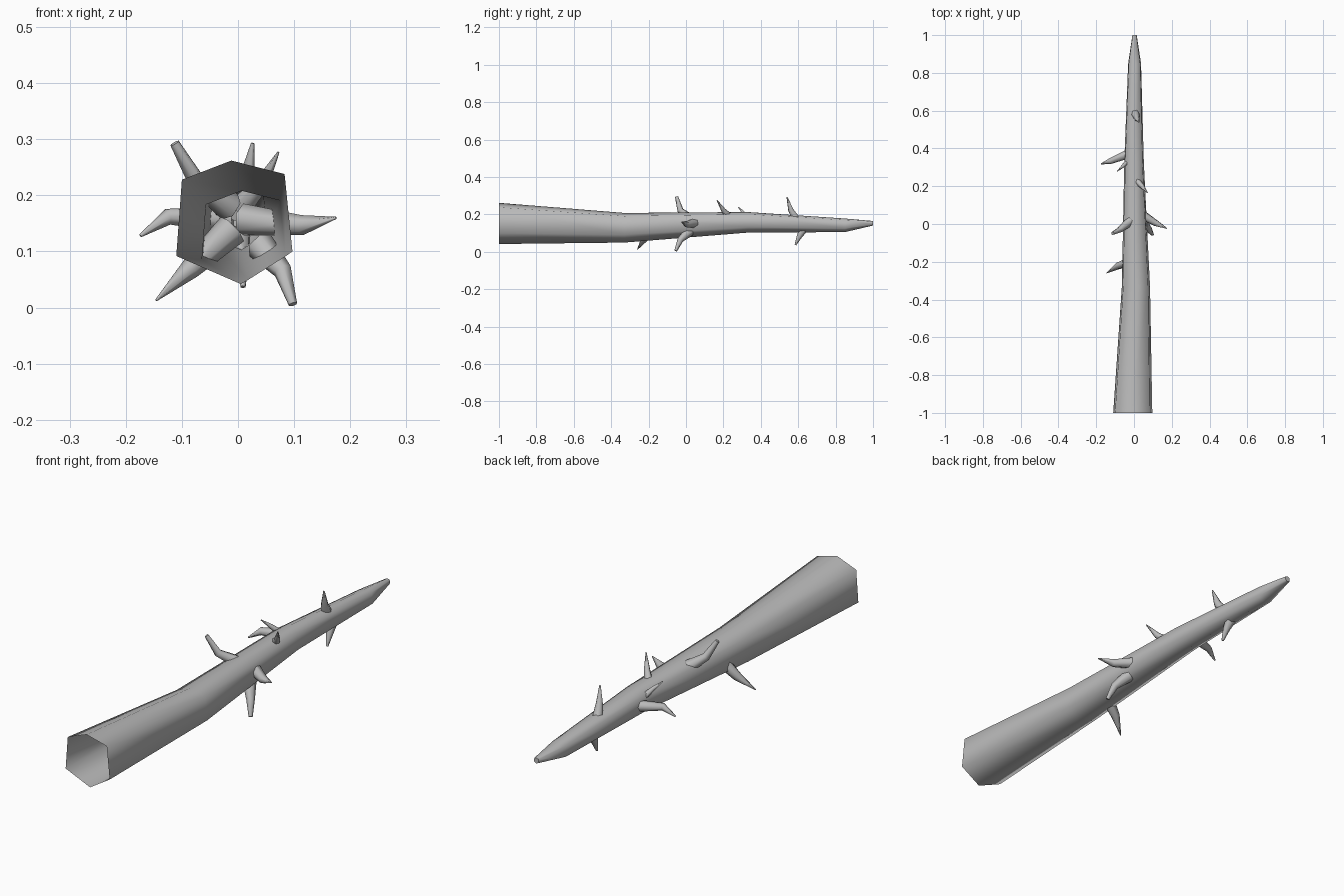
import bpy, bmesh, math
from mathutils import Vector

cube = bpy.data.objects.get("Cube")
if cube:
    bpy.data.objects.remove(cube, do_unlink=True)

bark = bpy.data.materials.new("grey bark")
bark.use_nodes = True
bark.diffuse_color = (0.5, 0.5, 0.5, 1)
bark.node_tree.nodes["Principled BSDF"].inputs["Base Color"].default_value = (0.5, 0.5, 0.5, 1)


def loft(name, rings, cap_start, cap_end):
    """Skin a list of point rings into a smooth tube."""
    bm = bmesh.new()
    loops = [[bm.verts.new(p) for p in ring] for ring in rings]
    n = len(loops[0])
    for a, b in zip(loops, loops[1:]):
        for i in range(n):
            j = (i + 1) % n
            bm.faces.new((a[i], a[j], b[j], b[i]))
    if cap_start:
        bm.faces.new(loops[0])
    if cap_end:
        bm.faces.new(loops[-1])
    bmesh.ops.recalc_face_normals(bm, faces=bm.faces)
    for f in bm.faces:
        f.smooth = len(f.verts) == 4
    mesh = bpy.data.meshes.new(name)
    bm.to_mesh(mesh)
    bm.free()
    mesh.materials.append(bark)
    obj = bpy.data.objects.new(name, mesh)
    bpy.context.collection.objects.link(obj)
    return obj


# Stem: uneven six-sided section, open at the thick end
section = [(-.005, .11), (.09, .086), (.104, -.052), (.012, -.11), (-.103, -.06), (-.093, .076)]
stations = [(-1, -.007, .152, 1), (-.33, .01, .129, .72), (.33, 0, .158, .5),
            (.85, .003, .142, .33), (1, .003, .153, .11)]   # y, centre x, centre z, scale
loft("stem", [[(cx + s * x, y, cz + s * z) for x, z in section]
              for y, cx, cz, s in stations], False, True)


# Thorns: hooked tapering spikes rooted inside the stem
def thorn(name, root, bend, tip, size, tip_size):
    pts = [Vector(p) for p in (root, bend, tip)]
    dirs = [pts[1] - pts[0], pts[2] - pts[0], pts[2] - pts[1]]
    side = dirs[0].cross(dirs[2]).normalized()
    rings = []
    for p, d, r in zip(pts, dirs, (size, size * .62, tip_size)):
        up = side.cross(d).normalized()
        rings.append([p + r * (math.cos(t) * side + math.sin(t) * up)
                      for t in (math.tau * i / 6 for i in range(6))])
    loft(name, rings, False, True)


thorn("upper_right_thorn", (-.015, .02, .18), (-.073, -.03, .222), (-.113, -.05, .293), .027, .009)
thorn("lower_left_thorn", (.04, .02, .11), (.08, -.03, .065), (.098, -.055, .006), .027, .008)
thorn("left_thorn", (.01, .07, .157), (.115, .005, .147), (.175, -.024, .16), .029, .002)
thorn("right_thorn", (-.02, .375, .155), (-.125, .333, .162), (-.174, .318, .128), .025, .003)
thorn("rear_right_thorn", (-.01, -.2, .14), (-.085, -.222, .069), (-.146, -.26, .013), .03, .002)
thorn("upper_front_thorn", (.003, .595, .165), (.015, .56, .225), (.026, .54, .293), .025, .003)
thorn("upper_left_thorn", (.005, .24, .18), (.043, .2, .222), (.072, .165, .277), .021, .002)
thorn("small_upper_thorn", (-.03, .335, .175), (-.06, .305, .212), (-.088, .28, .24), .015, .002)
thorn("underside_thorn", (0, .635, .13), (.006, .607, .085), (.009, .585, .037), .024, .005)
